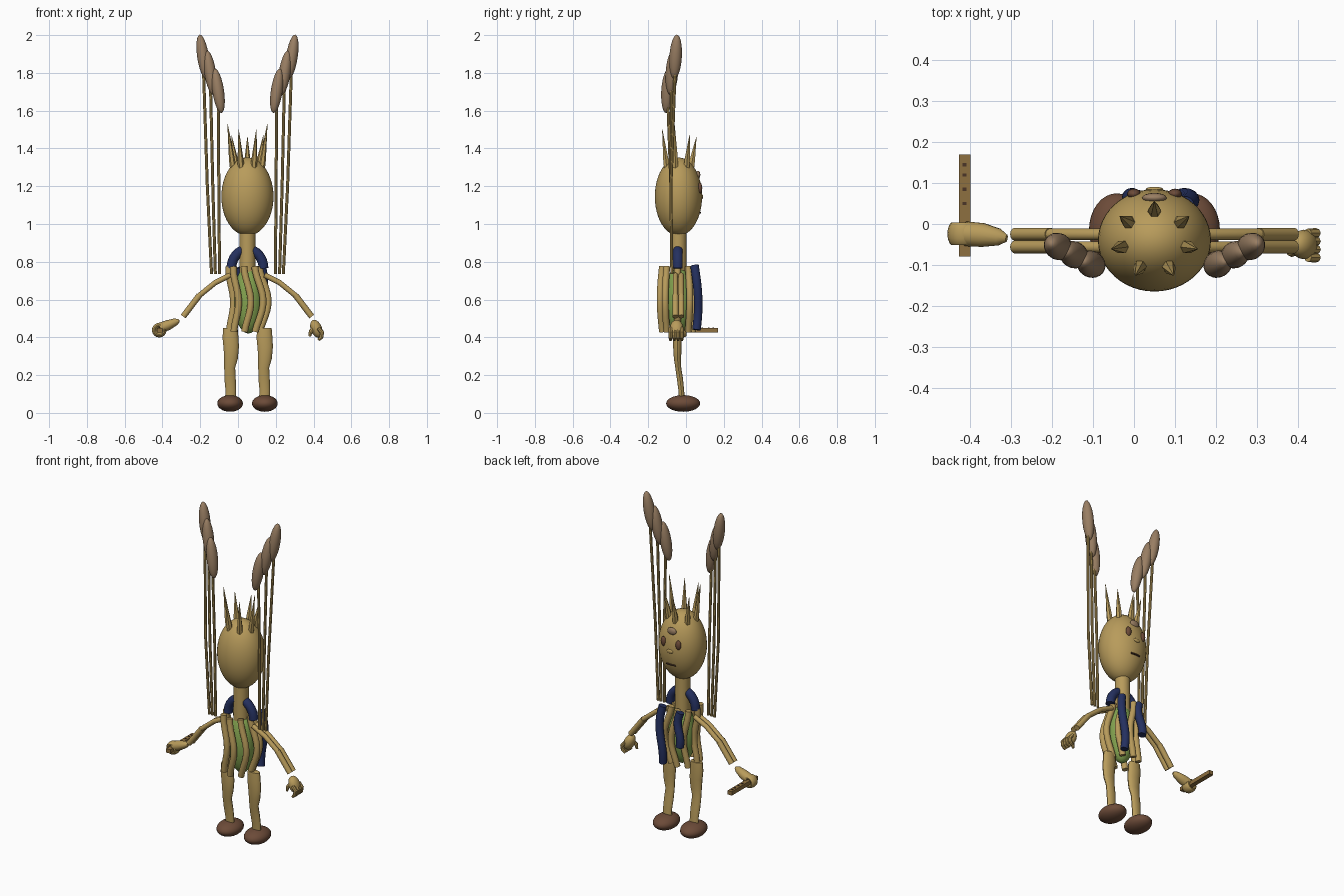
import bpy, bmesh, math
from mathutils import Vector, Matrix

if "Cube" in bpy.data.objects:
    bpy.data.objects.remove(bpy.data.objects["Cube"])

CX, CY = 0.05, -0.04          # body axis


def mat(name, c):
    m = bpy.data.materials.new(name)
    m.diffuse_color = (*c, 1)
    m.use_nodes = True
    m.node_tree.nodes["Principled BSDF"].inputs["Base Color"].default_value = m.diffuse_color
    return m


STRAW = mat("straw", (0.48, 0.33, 0.105))
SEED = mat("seed_tan", (0.32, 0.21, 0.125))
BROWN = mat("shoe_brown", (0.15, 0.07, 0.04))
BLUE = mat("scarf_blue", (0.018, 0.03, 0.115))
GREEN = mat("leaf_green", (0.23, 0.37, 0.08))
WOOD = mat("flute_wood", (0.27, 0.16, 0.05))
DARK = mat("mouth_dark", (0.07, 0.035, 0.02))


def finish(bm, name, m, angle=40):
    bmesh.ops.recalc_face_normals(bm, faces=bm.faces[:])
    me = bpy.data.meshes.new(name)
    bm.to_mesh(me)
    bm.free()
    ob = bpy.data.objects.new(name, me)
    bpy.context.collection.objects.link(ob)
    me.materials.append(m)
    bpy.ops.object.select_all(action='DESELECT')
    ob.select_set(True)
    bpy.context.view_layer.objects.active = ob
    bpy.ops.object.shade_smooth_by_angle(angle=math.radians(angle))
    return ob


def ball(name, m, center, radii, axis=(0, 0, 1), seg=32):
    """Ellipsoid whose local z follows axis."""
    bm = bmesh.new()
    rot = Vector((0, 0, 1)).rotation_difference(Vector(axis)).to_matrix().to_4x4()
    mx = Matrix.Translation(center) @ rot @ Matrix.Diagonal((*radii, 1))
    bmesh.ops.create_uvsphere(bm, u_segments=seg, v_segments=seg // 2, radius=1, matrix=mx)
    return finish(bm, name, m, 60)


def tube(name, m, pts, radii, flat=1.0, seg=14):
    """Round tube along points; flat scales its depth."""
    bm = bmesh.new()
    pts = [Vector(p) for p in pts]
    if not isinstance(radii, (list, tuple)):
        radii = [radii] * len(pts)
    rings = []
    for i, (p, r) in enumerate(zip(pts, radii)):
        t = (pts[min(i + 1, len(pts) - 1)] - pts[max(i - 1, 0)]).normalized()
        side = Vector((0, 1, 0)) if abs(t.y) < 0.8 else Vector((1, 0, 0))
        u = side.cross(t).normalized()
        v = t.cross(u)
        rings.append([bm.verts.new(p + u * r * math.cos(a) + v * r * flat * math.sin(a))
                      for a in (2 * math.pi * k / seg for k in range(seg))])
    for a, b in zip(rings, rings[1:]):
        for k in range(seg):
            n = (k + 1) % seg
            bm.faces.new((a[k], a[n], b[n], b[k]))
    bm.faces.new(rings[0])
    bm.faces.new(rings[-1])
    return finish(bm, name, m)


def box(name, m, center, size):
    bm = bmesh.new()
    bmesh.ops.create_cube(bm, size=1, matrix=Matrix.Translation(center) @ Matrix.Diagonal((*size, 1)))
    return finish(bm, name, m)


# head and neck
ball("head", STRAW, (CX, CY, 1.145), (0.138, 0.125, 0.207), seg=48)
tube("neck", STRAW, [(CX, CY, 0.74), (CX, CY, 0.97)], 0.042, seg=24)

# crown of seven straw spikes
tips = [1.46, 1.47, 1.53, 1.50, 1.50, 1.53, 1.47]
for i, top in enumerate(tips):
    a = math.pi / 2 + i * math.tau / 7
    d = Vector((math.cos(a), math.sin(a) * 0.88, 0))
    c = Vector((CX, CY, 0))
    tube("crown_spike", STRAW,
         [c + d * 0.077 + Vector((0, 0, 1.29)), c + d * 0.084 + Vector((0, 0, 1.34)),
          c + d * 0.108 + Vector((0, 0, top))], [0.017, 0.016, 0.001], seg=6)


# face, on the +y side
def face_y(x, z):
    return CY + 0.125 * math.sqrt(1 - ((x - CX) / 0.138) ** 2 - ((z - 1.145) / 0.207) ** 2)


for x in (0.0, 0.1):
    ball("eye", BROWN, (x, face_y(x, 1.19), 1.19), (0.017, 0.013, 0.029), seg=16)
ball("forehead_seed", SEED, (CX, face_y(CX, 1.26), 1.26), (0.03, 0.012, 0.022), seg=16)
ball("nose", STRAW, (CX, face_y(CX, 1.145), 1.145), (0.022, 0.006, 0.012), seg=12)
tube("mouth", DARK, [(CX + d, face_y(CX + d, 1.06) + 0.001, 1.06) for d in (-0.03, 0, 0.03)], 0.005, seg=8)

# green core inside a cage of wavy straw ribs
ball("green_core", GREEN, (CX + 0.005, CY, 0.60), (0.078, 0.072, 0.18))
for i in range(8):
    a = i * math.tau / 8
    pts = []
    for k in range(13):
        t = k / 12
        r = 0.08 + 0.012 * math.sin(math.pi * t)
        wave = 0.018 * math.sin(math.tau * (t - 0.25) * 0.9 + 0.4)
        pts.append((CX + r * math.cos(a) + wave, CY - 0.005 + r * math.sin(a), 0.43 + 0.345 * t))
    tube("torso_rib", STRAW, pts, 0.018)

# scarf: arch over the shoulders and two tails behind
arch = [(CX + 0.085 * math.cos(a), CY - 0.003, 0.765 + 0.10 * math.sin(a))
        for a in (math.pi * k / 16 for k in range(17))]
tube("scarf_arch", BLUE, arch, 0.026)
for x, z0, z1 in ((0.005, 0.57, 0.77), (0.125, 0.44, 0.78)):
    pts = []
    for k in range(11):
        t = k / 10
        z = z1 + (z0 - z1) * t
        pts.append((x + 0.012 * math.sin(5.5 * t), 0.045 + 0.02 * math.sin((0.78 - z) / 0.34 * 2.6), z))
    tube("scarf_tail", BLUE, pts, 0.023)

# paired limbs and wheat stalks, mirrored about the body axis
for s in (-1, 1):
    X = lambda d: CX + s * d
    ball("shoe", BROWN, (X(0.092), -0.015, 0.05), (0.068, 0.09, 0.044))
    zs = [0.07, 0.12, 0.18, 0.24, 0.29, 0.35, 0.40, 0.45]
    rs = [0.029, 0.028, 0.030, 0.029, 0.036, 0.041, 0.042, 0.038]
    ys = [-0.022, -0.025, -0.032, -0.041, -0.045, -0.046, -0.046, -0.046]
    wob = [0, 0.002, -0.002, -0.004, 0.003, 0.004, 0.0, 0.0]
    tube("leg", STRAW, [(X(0.09) + w, y, z) for w, y, z in zip(wob, ys, zs)], rs, flat=0.55)
    for y in (-0.025, -0.056):
        tube("upper_arm", STRAW, [(X(0.09), y, 0.73), (X(0.17), y, 0.69), (X(0.26), y, 0.617)], 0.014)
        tube("forearm", STRAW, [(X(0.255), y, 0.622), (X(0.34), y, 0.51)], 0.016)
    # three stalks, each with an elongated seed head
    for dx, y, z, bx in ((0.235, -0.055, 1.885, 0.19), (0.197, -0.075, 1.80, 0.17), (0.155, -0.098, 1.705, 0.148)):
        lean = Vector((s * 0.15, 0.06, 1)).normalized()
        c = Vector((X(dx), y, z))
        ball("seed_head", SEED, c, (0.031, 0.033, 0.119), axis=lean, seg=24)
        tube("stalk", STRAW, [(X(bx), -0.075, 0.735), (X((bx + dx) / 2), -0.08, 1.2), c], 0.008, seg=8)

# closed hand around the flute
tube("left_hand_wrist", STRAW, [(-0.311, -0.035, 0.488), (-0.33, -0.032, 0.482),
                                (-0.37, -0.027, 0.465), (-0.41, -0.024, 0.45)],
     [0.008, 0.019, 0.027, 0.028], flat=1.1)
loop = [(-0.417 + 0.026 * math.cos(a), -0.024, 0.438 + 0.026 * math.sin(a))
        for a in (math.tau * k / 16 for k in range(17))]
tube("left_hand_fist", STRAW, loop, 0.013, flat=2.2)
box("flute", WOOD, (-0.414, 0.045, 0.438), (0.028, 0.25, 0.024))
for y in (0.05, 0.085, 0.12, 0.145):
    box("flute_hole", DARK, (-0.414, y, 0.451), (0.01, 0.008, 0.004))

# open hand with hanging fingers
ball("right_hand_palm", STRAW, (0.415, -0.05, 0.445), (0.03, 0.036, 0.05), axis=(-0.4, 0, 1), seg=20)
for k in range(4):
    y = -0.082 + 0.02 * k
    tube("right_finger", STRAW, [(0.425, y, 0.45), (0.445, y, 0.425), (0.441, y, 0.40), (0.425, y, 0.385)],
         [0.011, 0.012, 0.011, 0.007], seg=8)
tube("right_thumb", STRAW, [(0.405, -0.06, 0.455), (0.385, -0.07, 0.43), (0.379, -0.07, 0.405)],
     [0.012, 0.011, 0.007], seg=8)
